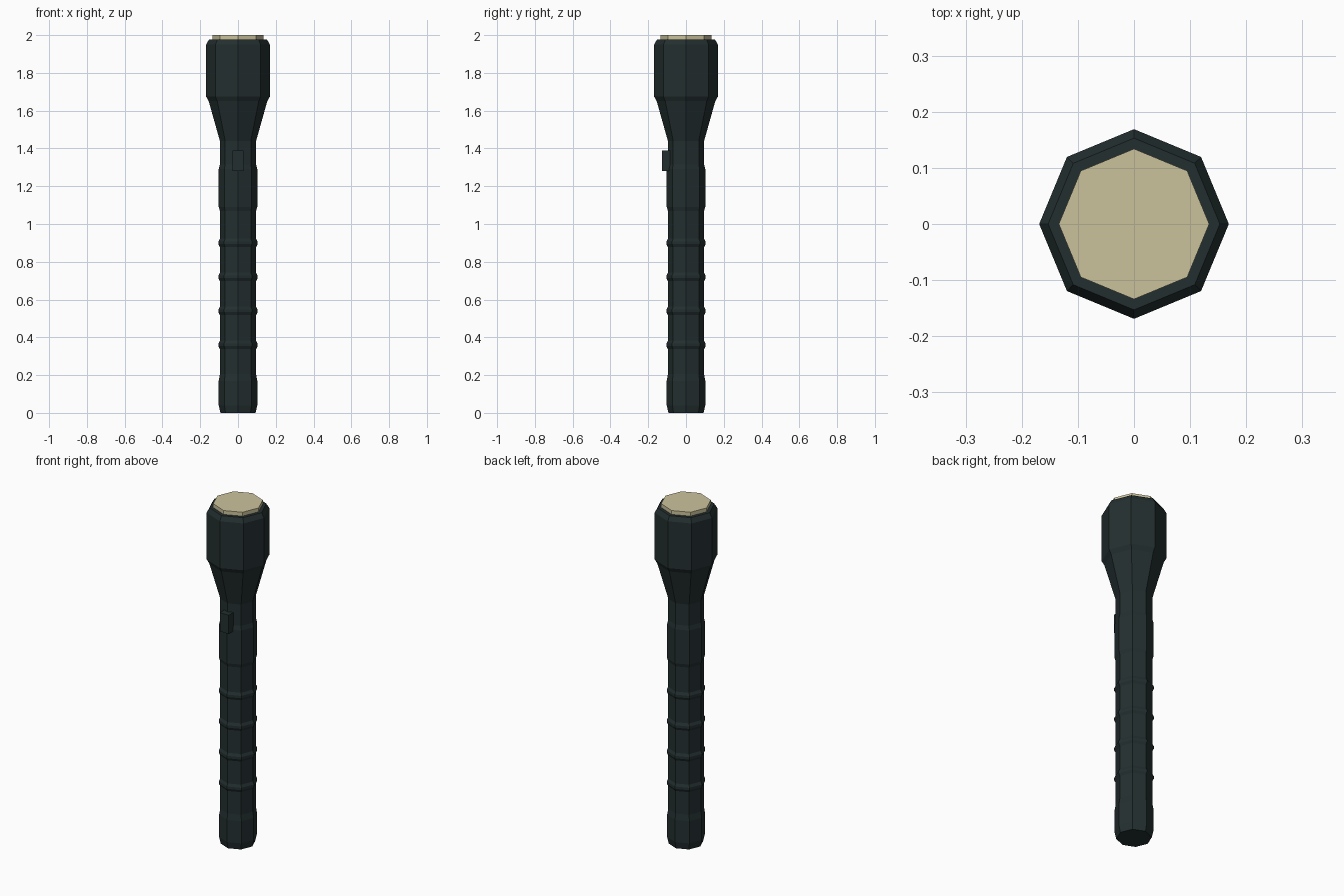
import bpy, bmesh, math

if "Cube" in bpy.data.objects:
    bpy.data.objects.remove(bpy.data.objects["Cube"])

def material(name, rgb):
    m = bpy.data.materials.new(name)
    m.diffuse_color = (*rgb, 1)
    m.use_nodes = True
    m.node_tree.nodes["Principled BSDF"].inputs["Base Color"].default_value = m.diffuse_color
    return m

DARK = material("dark_casing", (0.017, 0.028, 0.029))
CREAM = material("cream_lens", (0.60, 0.54, 0.33))
SIDES = 8

def add_object(name, bm, mat):
    bmesh.ops.recalc_face_normals(bm, faces=bm.faces)
    me = bpy.data.meshes.new(name)
    bm.to_mesh(me)
    bm.free()
    me.materials.append(mat)
    ob = bpy.data.objects.new(name, me)
    bpy.context.collection.objects.link(ob)
    return ob

def lathe(name, profile, mat):
    """Octagonal turned solid from (radius, height) pairs, capped at both ends."""
    bm = bmesh.new()
    rings = []
    for r, z in profile:
        rings.append([bm.verts.new((r * math.cos(math.tau * i / SIDES),
                                    r * math.sin(math.tau * i / SIDES), z))
                      for i in range(SIDES)])
    for a, b in zip(rings, rings[1:]):
        for i in range(SIDES):
            j = (i + 1) % SIDES
            bm.faces.new((a[i], a[j], b[j], b[i]))
    bm.faces.new(rings[0])
    bm.faces.new(rings[-1])
    return add_object(name, bm, mat)

# Casing: tail cap, ribbed grip, switch collar, flared head
R = 0.096
profile = [(0.093, 0), (0.102, 0.04), (0.102, 0.17), (R, 0.205)]
for z in (0.36, 0.54, 0.72, 0.90):
    profile += [(R, z - 0.022), (0.104, z - 0.007), (0.104, z + 0.007), (R, z + 0.022)]
profile += [(R, 1.07), (0.102, 1.09), (0.102, 1.29), (R, 1.315), (R, 1.44),
            (0.155, 1.65), (0.169, 1.675), (0.169, 1.95), (0.153, 1.977)]
lathe("casing", profile, DARK)

# Lens
lathe("lens", [(0.134, 1.97), (0.134, 2.0)], CREAM)

# Switch on the front
bm = bmesh.new()
bmesh.ops.create_cube(bm, size=1)
bmesh.ops.scale(bm, vec=(0.058, 0.05, 0.11), verts=bm.verts)
bmesh.ops.translate(bm, vec=(0, -0.103, 1.335), verts=bm.verts)
add_object("switch", bm, DARK)
